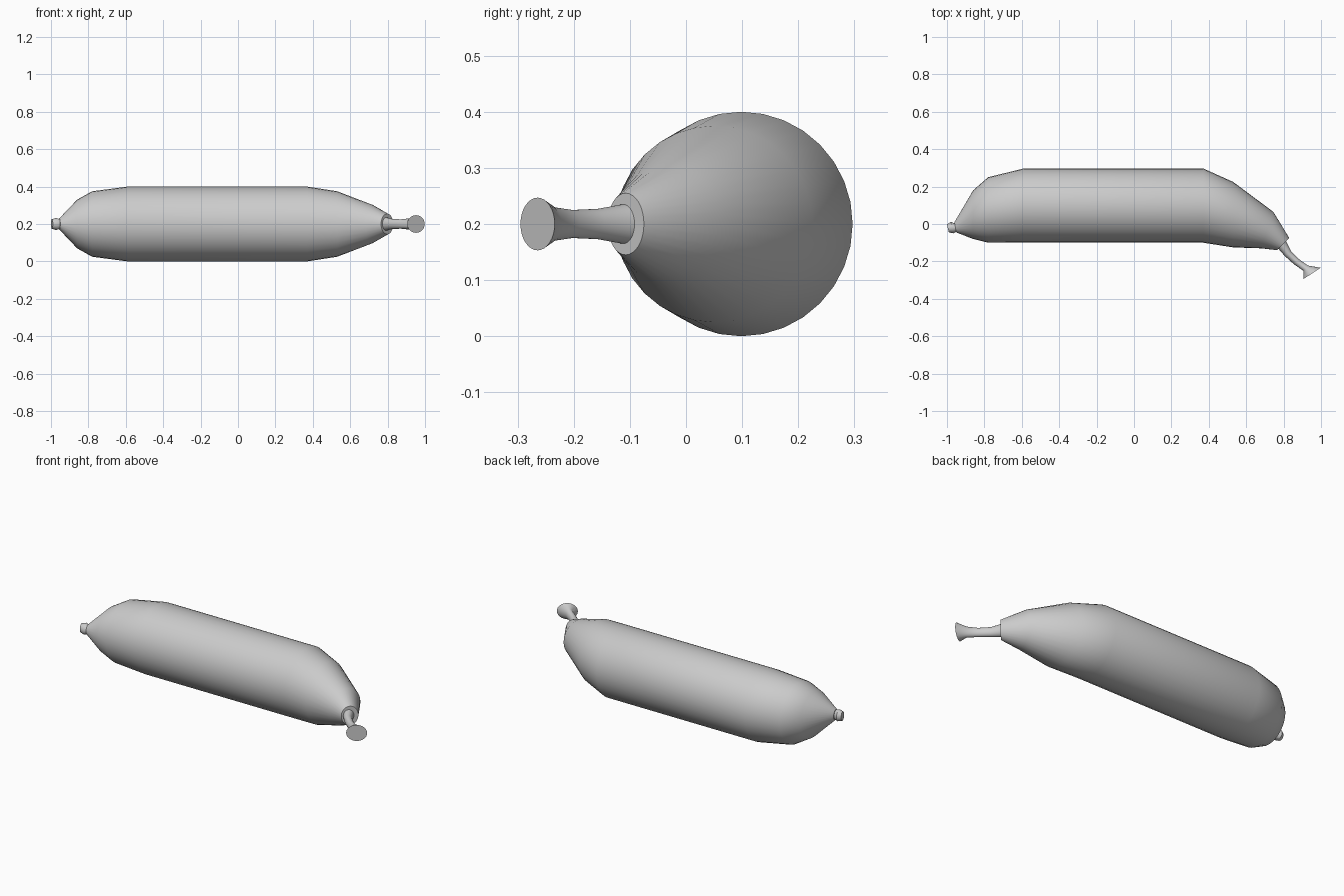
import bpy, bmesh, math
from mathutils import Vector

default_cube = bpy.data.objects.get("Cube")
if default_cube:
    bpy.data.objects.remove(default_cube, do_unlink=True)

SIDES = 32
MID_Z = 0.2

grey = bpy.data.materials.new("plain grey")
grey.use_nodes = True
colour = (0.6, 0.6, 0.6, 1)
grey.diffuse_color = colour
grey.node_tree.nodes["Principled BSDF"].inputs["Base Color"].default_value = colour


def loft(name, stations):
    """Skin elliptical rings; each station is back x, y, front x, y, half height."""
    bm = bmesh.new()
    rings = []
    for bx, by, fx, fy, half in stations:
        back, front = Vector((bx, by, MID_Z)), Vector((fx, fy, MID_Z))
        centre, across = (back + front) / 2, (back - front) / 2
        ring = []
        for i in range(SIDES):
            a = math.tau * i / SIDES
            ring.append(bm.verts.new(centre + across * math.cos(a)
                                     + Vector((0, 0, half * math.sin(a)))))
        rings.append(ring)
    for a, b in zip(rings, rings[1:]):
        for i in range(SIDES):
            j = (i + 1) % SIDES
            bm.faces.new((a[i], a[j], b[j], b[i]))
    bm.faces.new(rings[0])
    bm.faces.new(rings[-1])
    bmesh.ops.recalc_face_normals(bm, faces=bm.faces)
    mesh = bpy.data.meshes.new(name)
    bm.to_mesh(mesh)
    bm.free()
    mesh.materials.append(grey)
    obj = bpy.data.objects.new(name, mesh)
    bpy.context.collection.objects.link(obj)
    bpy.ops.object.select_all(action='DESELECT')
    obj.select_set(True)
    bpy.context.view_layer.objects.active = obj
    bpy.ops.object.shade_smooth_by_angle(angle=math.radians(40))
    return obj


# Curved fruit body, from blossom end to stem collar
loft("fruit_body", [
    (-0.96, 0.01, -0.95, -0.045, 0.03),
    (-0.86, 0.18, -0.86, -0.08, 0.13),
    (-0.78, 0.25, -0.78, -0.10, 0.175),
    (-0.59, 0.297, -0.59, -0.10, 0.2),
    (0.37, 0.297, 0.37, -0.10, 0.2),
    (0.53, 0.225, 0.53, -0.125, 0.175),
    (0.745, 0.065, 0.68, -0.13, 0.105),
    (0.83, -0.075, 0.765, -0.14, 0.055),
])

# Thin stem flaring to a flat cut end
loft("stem", [
    (0.81, -0.085, 0.77, -0.13, 0.036),
    (0.84, -0.145, 0.805, -0.17, 0.027),
    (0.885, -0.19, 0.855, -0.215, 0.025),
    (0.93, -0.222, 0.905, -0.25, 0.03),
    (0.998, -0.234, 0.905, -0.295, 0.047),
])

# Small nub at the blossom end
loft("blossom_nub", [
    (-0.95, 0.0, -0.945, -0.04, 0.025),
    (-0.98, 0.012, -0.965, -0.05, 0.032),
    (-1.0, -0.002, -0.99, -0.045, 0.026),
])
